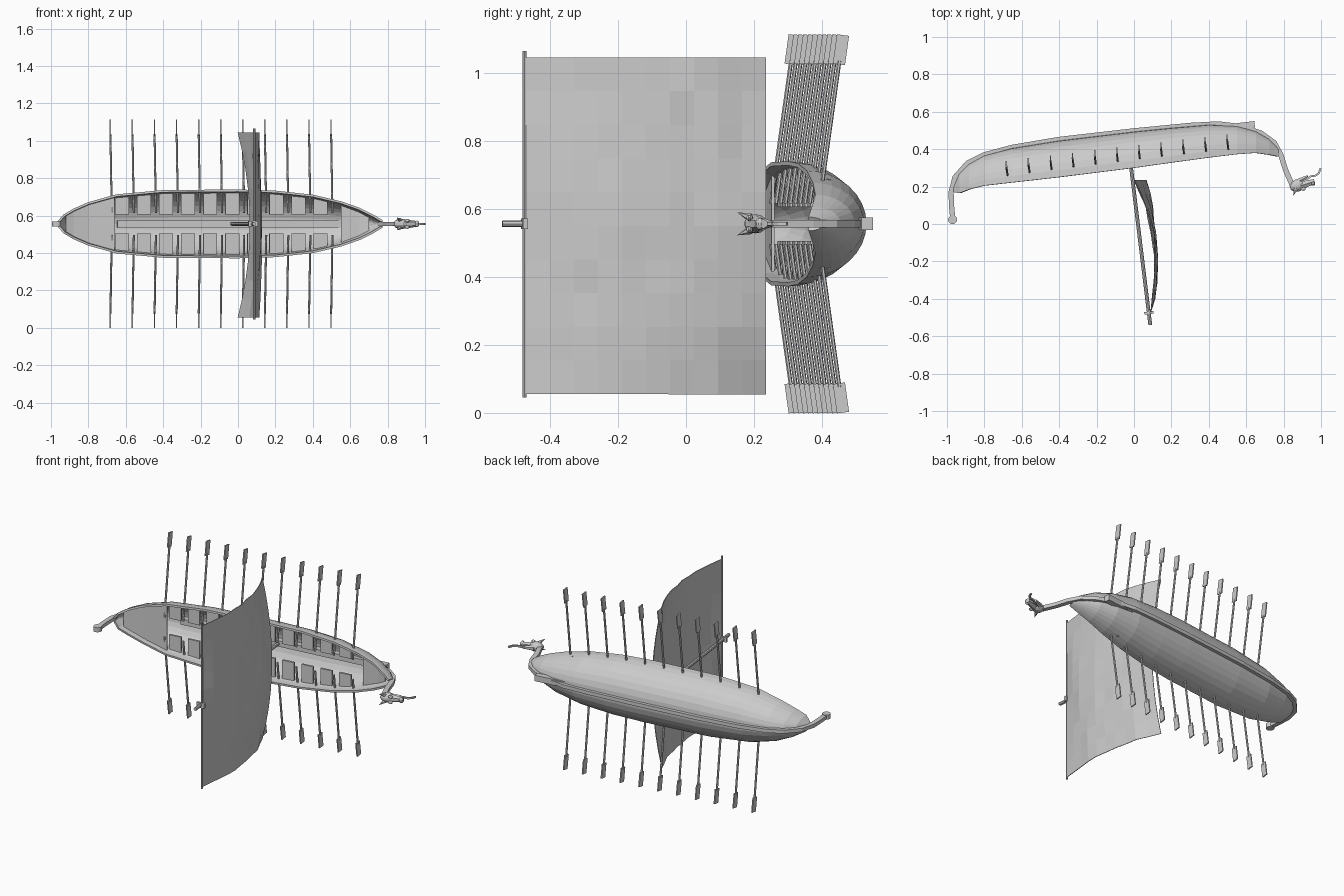
import bpy, bmesh, math, random
from mathutils import Vector, Matrix

random.seed(4)
old = bpy.data.objects.get("Cube")
if old:
    bpy.data.objects.remove(old)

grey = bpy.data.materials.new("weathered grey")
grey.use_nodes = True
GREY = (0.6, 0.6, 0.6, 1)
grey.diffuse_color = GREY
grey.node_tree.nodes["Principled BSDF"].inputs["Base Color"].default_value = GREY

MID = 0.556      # height of the symmetry plane
TILT = 0.12      # slope of the deck line


def finish(name, bm, recalc=True):
    if recalc:
        bmesh.ops.recalc_face_normals(bm, faces=bm.faces)
    me = bpy.data.meshes.new(name)
    bm.to_mesh(me)
    bm.free()
    me.materials.append(grey)
    ob = bpy.data.objects.new(name, me)
    bpy.context.collection.objects.link(ob)
    return ob


def solidify(ob, thickness, offset):
    mod = ob.modifiers.new("thickness", "SOLIDIFY")
    mod.thickness, mod.offset = thickness, offset


def box(name, loc, size, rot=Matrix()):
    bm = bmesh.new()
    mat = Matrix.Translation(loc) @ rot @ Matrix.Diagonal((*size, 1))
    bmesh.ops.create_cube(bm, size=1, matrix=mat)
    return finish(name, bm)


def rod(name, a, b, r1, r2=None, sides=8):
    a, b = Vector(a), Vector(b)
    d = b - a
    mat = Matrix.Translation((a + b) / 2) @ d.to_track_quat("Z", "Y").to_matrix().to_4x4()
    bm = bmesh.new()
    bmesh.ops.create_cone(bm, cap_ends=True, segments=sides, radius1=r1,
                          radius2=r1 if r2 is None else r2, depth=d.length, matrix=mat)
    return finish(name, bm)


def ball(name, loc, size, turn=0):
    bm = bmesh.new()
    mat = (Matrix.Translation(loc) @ Matrix.Rotation(turn, 4, "Z")
           @ Matrix.Diagonal((*size, 1)))
    bmesh.ops.create_uvsphere(bm, u_segments=10, v_segments=7, radius=1, matrix=mat)
    return finish(name, bm)


def loft(name, rings, closed=False, caps=False):
    bm = bmesh.new()
    rows = [[bm.verts.new(p) for p in ring] for ring in rings]
    for r, s in zip(rows, rows[1:]):
        n = len(r)
        for i in range(n if closed else n - 1):
            j = (i + 1) % n
            bm.faces.new((r[i], r[j], s[j], s[i]))
    if caps:
        bm.faces.new(rows[0])
        bm.faces.new(rows[-1])
    return finish(name, bm)


def sweep(name, path, thick, wide):
    pts = [Vector((x, y, MID)) for x, y in path]
    rings = []
    for i, p in enumerate(pts):
        d = (pts[min(i + 1, len(pts) - 1)] - pts[max(i - 1, 0)]).normalized()
        n, up = Vector((-d.y, d.x, 0)) * thick, Vector((0, 0, wide))
        rings.append([p + n + up, p + n - up, p - n - up, p - n + up])
    return loft(name, rings, closed=True, caps=True)


# Hull stations: x, rim y, bottom y, half beam
STATIONS = [
    (-.96, .17, .2, .01), (-.93, .165, .265, .045), (-.88, .185, .315, .075),
    (-.8, .205, .36, .11), (-.65, .222, .4, .152), (-.4, .25, .44, .175),
    (0, .3, .488, .178), (.2, .328, .508, .172), (.4, .355, .525, .15),
    (.55, .373, .518, .115), (.65, .38, .49, .08), (.72, .37, .45, .045),
    (.77, .36, .4, .015)]


def station(x):
    for a, b in zip(STATIONS, STATIONS[1:]):
        if x <= b[0]:
            t = (x - a[0]) / (b[0] - a[0])
            return [p + (q - p) * t for p, q in zip(a, b)]
    return STATIONS[-1]


def inside_width(x, depth):
    _, rim, bottom, w = station(x)
    return w * math.sqrt(max(0, 1 - (depth / (bottom - rim)) ** 2))


SEG = 16
rings = []
for x, rim, bottom, w in STATIONS:
    angles = [math.pi * (i / SEG - .5) for i in range(SEG + 1)]
    rings.append([(x, rim + (bottom - rim) * math.cos(a), MID + w * math.sin(a))
                  for a in angles])
hull = loft("hull", rings)
solidify(hull, .012, 0)

# Keel band running from the stern curl to the neck
sweep("keel_band", [
    (-.968, .02), (-.975, .09), (-.978, .17), (-.957, .25), (-.89, .325),
    (-.8, .37), (-.65, .41), (-.4, .452), (0, .498), (.3, .527), (.45, .535),
    (.58, .52), (.68, .485), (.75, .435), (.785, .37), (.81, .29), (.845, .21)],
    .014, .011)
rod("stern_knob", (-.97, .023, MID - .014), (-.97, .023, MID + .014), .024, sides=12)

# Inner keelson and end decks
slope = Matrix.Rotation(TILT, 4, "Z")
box("keelson", (.0, .455, MID), (1.3, .035, .036), slope)


def deck(name, xs, depth):
    rows = []
    for x in xs:
        w = inside_width(x, depth)
        rows.append([(x, station(x)[1] + depth, MID + s * w) for s in (-1, 1)])
    solidify(loft(name, rows), .008, 0)


deck("stern_deck", (-.92, -.88, -.8, -.72, -.66), .035)
deck("bow_deck", (.55, .6, .65, .7), .06)

# Rowing benches and oars on both sides
LEAN = .14
for side, label in ((1, "upper"), (-1, "lower")):
    for i in range(10):
        x = -.621 + .118 * i
        outer = inside_width(x, .055)
        mid = (outer + .05) / 2
        box(f"bench_{label}_{i}", (x, station(x)[1] + .055, MID + side * mid),
            (.075, .012, outer - .05), slope)
    tip = Matrix.Rotation(-side * math.atan(LEAN), 4, "X")
    for i in range(11):
        def at(d):
            y = LEAN * d
            return (-.674 + .118 * i - TILT * y, .242 + .0142 * i + y, MID + side * d)
        rod(f"oar_shaft_{label}_{i}", at(.06), at(.48), .006, sides=6)
        box(f"oar_blade_{label}_{i}", at(.512), (.007, .036, .087), tip)

# Mast, yard and cross fitting
rod("mast", (-.035, .46, MID), (.087, -.54, MID), .01)
rod("yard", (.087, -.475, .045), (.087, -.475, 1.065), .006)
box("mast_fitting", (.08, -.475, MID), (.05, .014, .03), slope)

# Billowing sail
N = 10
rows = []
for i in range(N + 1):
    t = i / N
    y = -.47 + .705 * t
    row = []
    for j in range(N + 1):
        s = 2 * j / N - 1
        edge = .09 + .1 * t - .19 * t ** 2.4
        belly = .065 * t ** .8 * (1 - s * s)
        belly *= 1 - .55 * math.sin(math.pi * t)
        wobble = random.uniform(-.005, .005) if 0 < i < N else 0
        row.append((edge + belly + wobble, y, .055 + .495 * (s + 1)))
    rows.append(row)
solidify(loft("sail", rows), .004, 0)

# Carved beast head
ball("head_skull", (.872, .205, MID), (.042, .034, .028), .3)
rod("head_snout", (.885, .203, MID), (.965, .228, MID), .026, .014, 6)
rod("head_jaw", (.875, .225, MID), (.93, .255, MID), .018, .008, 6)
ball("head_nose", (.957, .217, MID), (.013, .013, .018))
for s, label in ((1, "upper"), (-1, "lower")):
    rod(f"ear_{label}", (.868, .19, MID + s * .018), (.85, .15, MID + s * .034), .013, 0, 6)
    ball(f"brow_{label}", (.905, .187, MID + s * .017), (.014, .01, .009))
tongue = [(.92, .235), (.945, .255), (.97, .258), (.988, .272), (.998, .298)]
sweep("tongue", tongue, .005, .005)
